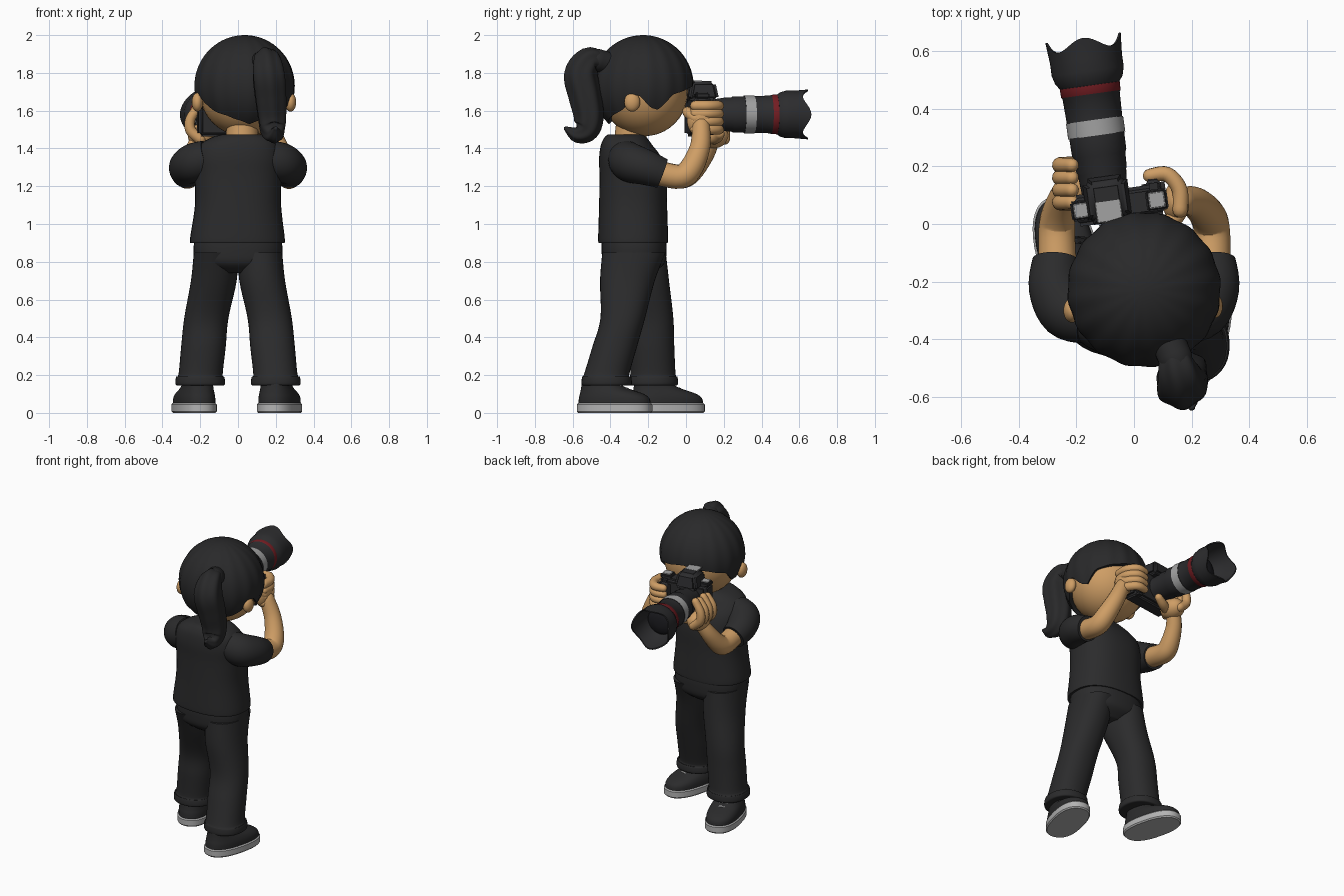
import bpy, bmesh, math
from mathutils import Vector, Matrix

if "Cube" in bpy.data.objects:
    bpy.data.objects.remove(bpy.data.objects["Cube"])

def colour(name, r, g, b):
    m = bpy.data.materials.new(name)
    m.diffuse_color = (r, g, b, 1)
    m.use_nodes = True
    m.node_tree.nodes["Principled BSDF"].inputs["Base Color"].default_value = m.diffuse_color
    return m

CLOTH = colour("black cloth", .024, .024, .025)
HAIR = colour("black hair", .022, .022, .023)
SKIN = colour("tan skin", .62, .34, .13)
SOLE = colour("light grey rubber", .45, .45, .45)
BODY = colour("camera black", .025, .025, .027)
SILVER = colour("silver ring", .36, .36, .36)
RED = colour("dark red", .17, .012, .016)
GLASS = colour("dark glass", .012, .012, .015)
I = Matrix.Identity(4)

def finish(name, bm, mats, M=I, angle=40):
    bm.transform(M)
    bmesh.ops.recalc_face_normals(bm, faces=bm.faces)
    me = bpy.data.meshes.new(name)
    bm.to_mesh(me)
    bm.free()
    ob = bpy.data.objects.new(name, me)
    bpy.context.collection.objects.link(ob)
    for m in mats:
        me.materials.append(m)
    bpy.ops.object.select_all(action='DESELECT')
    ob.select_set(True)
    bpy.context.view_layer.objects.active = ob
    bpy.ops.object.shade_smooth_by_angle(angle=math.radians(angle))
    return ob

def loft(name, rings, mats, M=I, rule=None, caps=True, angle=40):
    """Skin a list of closed rings; rule(ring index) picks the material."""
    bm = bmesh.new()
    vs = [[bm.verts.new(p) for p in r] for r in rings]
    n = len(vs[0])
    for j in range(len(vs) - 1):
        for i in range(n):
            k = (i + 1) % n
            f = bm.faces.new((vs[j][i], vs[j][k], vs[j + 1][k], vs[j + 1][i]))
            if rule:
                f.material_index = rule(j)
    if caps:
        bm.faces.new(vs[0])
        bm.faces.new(vs[-1])
    return finish(name, bm, mats, M, angle)

def spline(rows, n=5):
    """Catmull-Rom through rows of any length."""
    rows = [Vector(r) for r in rows]
    out = []
    for i in range(len(rows) - 1):
        b, c = rows[i], rows[i + 1]
        a, d = rows[max(i - 1, 0)], rows[min(i + 2, len(rows) - 1)]
        for s in range(n):
            t = s / n
            out.append(.5 * (2 * b + (c - a) * t + (2 * a - 5 * b + 4 * c - d) * t * t
                             + (3 * b - a - 3 * c + d) * t ** 3))
    return out + [rows[-1]]

def stack(name, rows, mat, M=I, p=2.4, n=5, seg=36):
    """Horizontal rounded sections: (z, cx, cy, rx, ry)."""
    def pw(v):
        return math.copysign(abs(v) ** (2 / p), v)
    rings = []
    for z, cx, cy, rx, ry in (spline(rows, n) if n > 1 else rows):
        rings.append([(cx + rx * pw(math.cos(a)), cy + ry * pw(math.sin(a)), z)
                      for a in (2 * math.pi * i / seg for i in range(seg))])
    return loft(name, rings, [mat], M)

def tube(name, rows, mat, M=I, round_ends=True, ribs=0, seg=20, n=5):
    """Tube along (x, y, z, radius) points."""
    q = [(Vector(r[:3]), r[3]) for r in spline(rows, n)]
    if round_ends:
        d0, d1 = (q[0][0] - q[1][0]).normalized(), (q[-1][0] - q[-2][0]).normalized()
        r0, r1 = q[0][1], q[-1][1]
        e = [(math.sin(t), math.cos(t)) for t in (.5, .9, 1.25, 1.5)]
        q = ([(q[0][0] + d0 * r0 * s, r0 * c) for s, c in reversed(e)] + q
             + [(q[-1][0] + d1 * r1 * s, r1 * c) for s, c in e])
    rings, u = [], None
    for i, (p, r) in enumerate(q):
        t = (q[min(i + 1, len(q) - 1)][0] - q[max(i - 1, 0)][0]).normalized()
        u = t.orthogonal() if u is None else u - t * u.dot(t)
        u.normalize()
        v = t.cross(u)
        rings.append([p + (u * math.cos(a) + v * math.sin(a)) * r * (1 + ribs * math.cos(6 * a))
                      for a in (2 * math.pi * k / seg for k in range(seg))])
    return loft(name, rings, [mat], M)

def ball(name, c, r, mat, M=I):
    bm = bmesh.new()
    bmesh.ops.create_uvsphere(bm, u_segments=32, v_segments=20, radius=1)
    return finish(name, bm, [mat], M @ Matrix.Translation(c) @ Matrix.Diagonal((*r, 1)))

def box(name, c, size, mat, M=I, bevel=.015, taper=1):
    bm = bmesh.new()
    bmesh.ops.create_cube(bm, size=1)
    for v in bm.verts:
        k = taper if v.co.z > 0 else 1
        v.co = Vector((v.co.x * size[0] * k, v.co.y * size[1] * k, v.co.z * size[2]))
    bmesh.ops.bevel(bm, geom=bm.edges[:], offset=bevel, segments=3, affect='EDGES')
    return finish(name, bm, [mat], M @ Matrix.Translation(c))

def lathe(name, rows, mats, M=I, rule=None, seg=48):
    """Turn (y, radius, petal height) about the y axis."""
    rings = [[(r * math.cos(a), y + w * math.cos(4 * a), r * math.sin(a))
              for a in (2 * math.pi * i / seg for i in range(seg))] for y, r, w in rows]
    return loft(name, rings, mats, M, rule)

# shirt, collar and neck
stack("shirt", [(.90, -.003, -.28, .25, .183), (.93, -.003, -.28, .25, .185),
                (1.1, 0, -.28, .228, .18), (1.25, 0, -.28, .23, .178), (1.35, 0, -.295, .232, .165),
                (1.42, .005, -.315, .205, .135), (1.46, .015, -.32, .15, .11),
                (1.475, .02, -.32, .10, .09)], CLOTH)
stack("neck", [(1.40, .02, -.30, .085, .085), (1.58, .025, -.28, .085, .085)], SKIN, p=2, n=1)

# trousers: hips, then each leg with a rolled cuff
stack("trouser_hips", [(.74, 0, -.275, .10, .10), (.79, 0, -.275, .215, .16),
                       (.86, 0, -.275, .235, .172), (.93, 0, -.275, .228, .17)], CLOTH)
for side, s, ky, fy in (("left", -1, -.185, -.175), ("right", 1, -.335, -.42)):
    stack(side + "_trouser_leg",
          [(.145, s * .2, fy, .105, .11), (.15, s * .2, fy, .13, .132), (.19, s * .2, fy, .128, .13),
           (.205, s * .198, fy, .117, .12), (.35, s * .183, (fy + ky) / 2, .118, .118),
           (.5, s * .168, ky, .117, .118), (.7, s * .128, (ky - .275) / 2 - .005, .121, .145),
           (.85, s * .117, -.275, .117, .168)], CLOTH, p=2.2)

# shoes
for side, x, y, yaw in (("left", -.232, -.10, 14), ("right", .22, -.378, -14)):
    M = Matrix.Translation((x, y, 0)) @ Matrix.Rotation(math.radians(yaw), 4, 'Z')
    stack(side + "_shoe_sole", [(0, 0, 0, .10, .195), (.008, 0, 0, .107, .202),
                                (.045, 0, 0, .107, .202), (.052, 0, 0, .10, .195)], SOLE, M, n=1)
    stack(side + "_shoe_upper", [(.045, 0, 0, .10, .195), (.08, 0, -.003, .099, .188),
                                 (.105, 0, -.02, .093, .165), (.13, 0, -.055, .083, .125),
                                 (.16, 0, -.08, .075, .095), (.19, 0, -.085, .065, .08)], CLOTH, M)
    for k in range(3):
        ly, lz = .035 + .033 * k, .143 - .017 * k
        tube(f"{side}_shoe_lace_{k}", [(-.055, ly, lz - .018, .008), (0, ly, lz, .008),
                                       (.055, ly, lz - .018, .008)], SOLE, M, seg=8)

# head, ears, hair cap and ponytail
ball("head", (.035, -.22, 1.70), (.238, .23, .235), SKIN)
for side, x, y in (("left", -.215, -.30), ("right", .278, -.285)):
    ball(side + "_ear", (x, y, 1.645), (.03, .042, .05), SKIN)

HAIRLINE = [(0, 86), (40, 94), (62, 100), (78, 118), (88, 115), (104, 99), (125, 118), (180, 138)]
def hairline(a):
    a = abs(math.degrees(a))
    for (a0, t0), (a1, t1) in zip(HAIRLINE, HAIRLINE[1:]):
        if a <= a1:
            return math.radians(t0 + (t1 - t0) * (a - a0) / (a1 - a0))
    return math.radians(HAIRLINE[-1][1])

rings, SEG, N = [], 96, 22
for j in range(N + 2):
    ring = []
    for i in range(SEG):
        a = -math.pi + 2 * math.pi * i / SEG
        t = hairline(a) * min(max(j, .15), N) / N
        k = (1 + .010 * math.cos(16 * a) * math.sin(t) ** 2) if j <= N else .88
        ring.append((.265 * k * math.sin(t) * math.sin(a), .268 * k * math.sin(t) * math.cos(a),
                     .27 * k * math.cos(t)))
    rings.append(ring)
loft("hair_cap", rings, [HAIR], Matrix.Translation((.035, -.228, 1.73))
     @ Matrix.Rotation(math.radians(8), 4, 'Z'), angle=60)
tube("hair_tie", [(.12, -.41, 1.85, .06), (.145, -.47, 1.868, .06)], HAIR)
tube("ponytail", [(.14, -.45, 1.86, .05), (.152, -.51, 1.865, .07), (.162, -.555, 1.79, .086),
                  (.172, -.535, 1.68, .084), (.18, -.515, 1.57, .076), (.185, -.53, 1.50, .066),
                  (.195, -.58, 1.475, .042), (.20, -.635, 1.505, .012)], HAIR, ribs=.05, seg=48)

# sleeves and arms
for side, s, arm in (
        ("left", -1, [(-.265, -.15, 1.27, .066), (-.268, -.03, 1.25, .064), (-.262, .03, 1.28, .06),
                      (-.24, .10, 1.37, .05), (-.205, .135, 1.45, .045)]),
        ("right", 1, [(.268, -.15, 1.27, .066), (.27, -.03, 1.25, .064), (.255, .03, 1.30, .062),
                      (.21, .075, 1.41, .054), (.16, .08, 1.52, .048)])):
    tube(side + "_sleeve", [(s * .16, -.32, 1.35, .095), (s * .23, -.295, 1.325, .104),
                            (s * .272, -.215, 1.30, .094), (s * .272, -.125, 1.267, .08)],
         CLOTH, round_ends=False, seg=32)
    tube(side + "_forearm", arm, SKIN)

# left hand cradles the lens from below, right hand wraps the grip
ball("left_palm", (-.195, .14, 1.465), (.07, .085, .065), SKIN)
ball("right_palm", (.145, .075, 1.55), (.045, .07, .09), SKIN)
for k in range(4):
    y, z = .075 + .043 * k, 1.50 + .042 * k
    tube(f"left_finger_{k}", [(-.20, y, 1.45, .03), (-.25, y, 1.495, .029), (-.252, y, 1.555, .027),
                              (-.215, y, 1.61 + .01 * (k % 2), .024)], SKIN, seg=12)
    tube(f"right_finger_{k}", [(.16, .05, z, .028), (.158, .12, z, .028), (.115, .172, z, .027),
                               (.055, .168, z, .024)], SKIN, seg=12)
tube("left_thumb", [(-.17, .12, 1.45, .032), (-.10, .16, 1.455, .03), (-.05, .18, 1.475, .025)], SKIN, seg=12)
tube("right_thumb", [(.16, .05, 1.56, .03), (.13, .01, 1.59, .028), (.08, .01, 1.60, .024)], SKIN, seg=12)

# camera: body parts sit in a frame whose y axis is the lens axis
C = Matrix.Translation((-.086, 0, 1.58)) @ Matrix.Rotation(math.radians(8), 4, 'Z')
box("camera_body", (.045, .06, -.01), (.33, .11, .215), BODY, C, .02)
box("camera_grip", (.17, .10, -.01), (.08, .09, .20), BODY, C, .025)
box("viewfinder_hump", (.005, .085, .125), (.165, .17, .105), BODY, C, .02, .75)
box("eyepiece", (.005, -.015, .09), (.08, .06, .06), BODY, C, .012)
box("top_plate", (.005, .045, .175), (.09, .075, .008), SILVER, C, .003)
for name, x, y, w in (("left_dial", -.09, .06, .05), ("right_dial", .175, .06, .055)):
    box(name + "_base", (x, y, .10), (w + .02, w + .02, .03), BODY, C, .008)
    box(name, (x, y, .114), (w, w, .009), SILVER, C, .003)

# lens barrel with silver and red rings, petal hood and front glass
LENS = [(.09, .078, 0), (.18, .084, 0), (.19, .088, 0), (.24, .09, 0), (.25, .095, 0), (.31, .096, 0),
        (.31, .10, 0), (.365, .10, 0), (.365, .097, 0), (.45, .10, 0), (.455, .104, 0), (.485, .105, 0),
        (.49, .10, 0)]
lathe("lens_barrel", LENS, [BODY, SILVER, RED], C,
      lambda j: 1 if j == 6 else 2 if j == 10 else 0)
lathe("lens_hood", [(.485, .104, 0), (.505, .118, 0), (.535, .126, 0), (.58, .126, 0), (.632, .132, .02),
                    (.632, .124, .02), (.57, .117, 0), (.52, .10, 0), (.50, .09, 0)], [BODY], C)
lathe("lens_glass", [(.50, .088, 0), (.515, .07, 0), (.522, .03, 0), (.523, .005, 0)], [GLASS], C)
